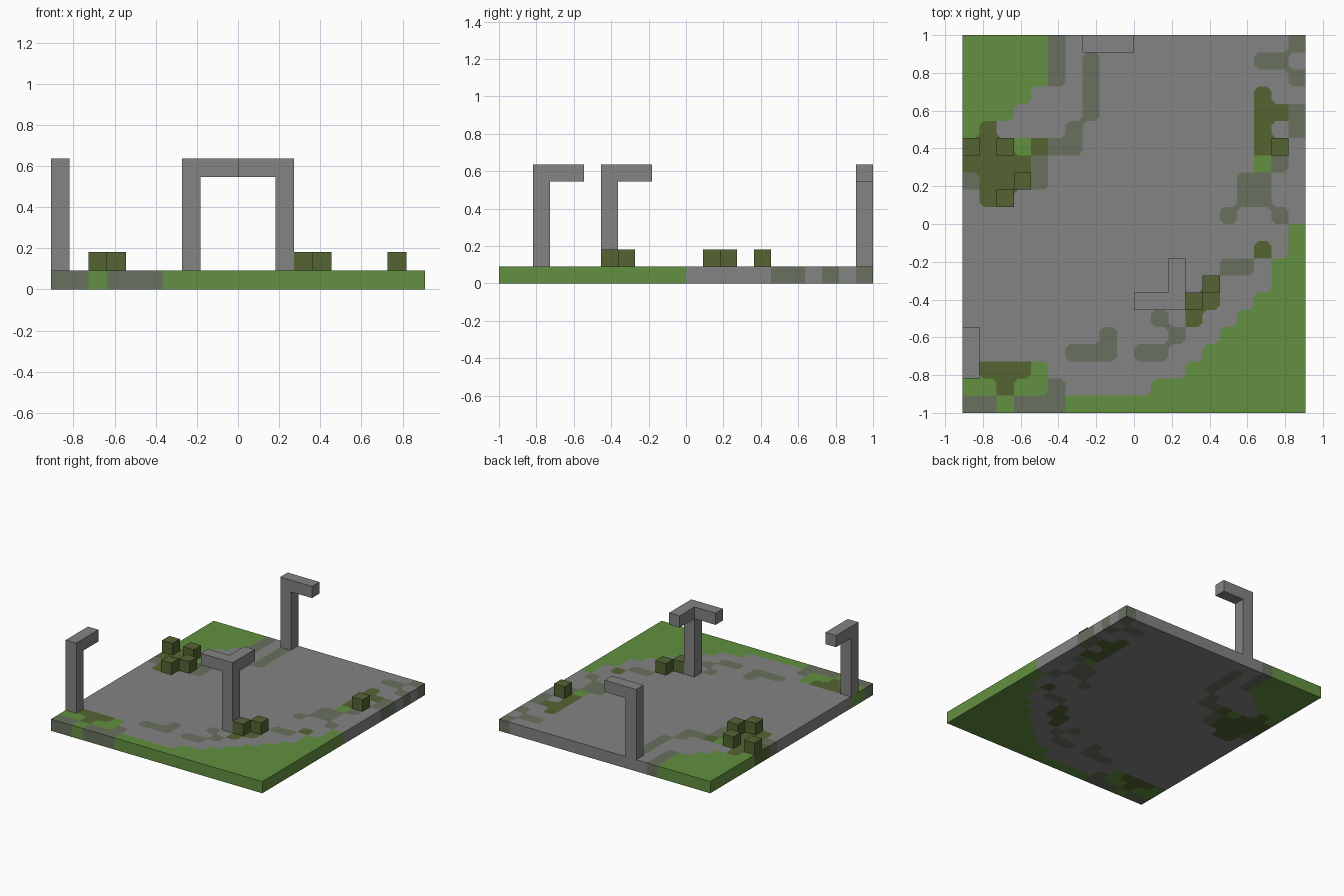
import bpy
import bmesh
import math
from mathutils import Vector

cube = bpy.data.objects.get("Cube")
if cube:
    bpy.data.objects.remove(cube, do_unlink=True)

U = 1 / 11          # edge of one block
COLS, ROWS = 20, 22
CUT = 0.25          # clipped corner of a ground patch, in blocks


def material(name, rgb):
    linear = [((v / 255 + 0.055) / 1.055) ** 2.4 for v in rgb] + [1]
    mat = bpy.data.materials.new(name)
    mat.use_nodes = True
    mat.diffuse_color = linear
    bsdf = mat.node_tree.nodes["Principled BSDF"]
    bsdf.inputs["Base Color"].default_value = linear
    bsdf.inputs["Roughness"].default_value = 0.9
    return mat


MATERIALS = [material("stone grey", (131, 131, 131)),
             material("grass green", (98, 144, 64)),
             material("mossy stone", (104, 113, 94)),
             material("leaf green", (84, 100, 50))]
STONE, GRASS, MOSS, LEAF = range(4)

# Ground plan: stone everywhere, rows counted from the back
plan = [[STONE] * COLS for row in range(ROWS)]


def paint(colour, c, r, width=1, depth=1):
    for row in plan[r:r + depth]:
        row[c:c + width] = [colour] * width


# Stepped grass in two opposite corners
for r, width in enumerate([5, 5, 5, 4, 3, 1]):
    paint(GRASS, 0, r, width)
for r, width in enumerate([1, 1, 2, 2, 3, 4, 5, 6, 7, 9, 14], start=11):
    paint(GRASS, COLS - width, r, width)

# Grass by the front right post and two loose tufts
for patch in [(0, 19, 5, 2), (2, 21), (3, 6), (17, 7)]:
    paint(GRASS, *patch)

# Moss along the back right, left and front edges of the paving
for patch in [(5, 0, 1, 3), (7, 1, 1, 4), (6, 5), (5, 6, 2), (4, 7, 1, 2), (0, 8)]:
    paint(MOSS, *patch)
for patch in [(19, 0), (17, 1, 2), (19, 2), (19, 4, 1, 2), (18, 7),
              (16, 8, 2, 2), (15, 10), (18, 10)]:
    paint(MOSS, *patch)
for patch in [(15, 13, 2), (11, 16), (12, 17), (10, 18, 2), (8, 17),
              (6, 18, 3), (5, 20), (0, 21, 2), (3, 21, 3)]:
    paint(MOSS, *patch)

# Leafy ground under and around the bushes
for patch in [(1, 5), (0, 6, 3, 2), (4, 6), (3, 7, 1, 2), (1, 8, 2, 2)]:
    paint(LEAF, *patch)
for patch in [(17, 3, 1, 4), (18, 4), (18, 6), (17, 12)]:
    paint(LEAF, *patch)
for patch in [(14, 14), (13, 15, 2), (13, 16), (1, 19, 3), (2, 20)]:
    paint(LEAF, *patch)


def point(c, r, h):
    """Grid column, row (from the back) and height to a position."""
    return Vector(((c - COLS / 2) * U, (ROWS / 2 - r) * U, h * U))


def finish(bm, name, mats):
    bmesh.ops.remove_doubles(bm, verts=bm.verts, dist=U * 0.01)
    bmesh.ops.dissolve_limit(bm, angle_limit=math.radians(1), verts=bm.verts,
                             edges=bm.edges, delimit={"MATERIAL"})
    bmesh.ops.recalc_face_normals(bm, faces=bm.faces)
    mesh = bpy.data.meshes.new(name)
    bm.to_mesh(mesh)
    bm.free()
    for mat in mats:
        mesh.materials.append(mat)
    obj = bpy.data.objects.new(name, mesh)
    bpy.context.collection.objects.link(obj)


def add_face(bm, coords, slot=0):
    face = bm.faces.new([bm.verts.new(co) for co in coords])
    face.material_index = slot


def blocks(name, cells, mat):
    """Solid made of unit blocks (column, row, level), outer faces only."""
    bm = bmesh.new()
    for cell in cells:
        for axis in range(3):
            for side in (0, 1):
                near = list(cell)
                near[axis] += 2 * side - 1
                if tuple(near) in cells:
                    continue
                corners = []
                for a, b in ((0, 0), (1, 0), (1, 1), (0, 1)):
                    p = list(cell)
                    p[axis] += side
                    p[(axis + 1) % 3] += a
                    p[(axis + 2) % 3] += b
                    corners.append(point(*p))
                add_face(bm, corners)
    finish(bm, name, [mat])


def corner_colour(c, r, dc, dr):
    """Colour of the clipped corner of a cell; its own colour if not clipped."""
    own = plan[r][c]
    if not (0 <= c + dc < COLS and 0 <= r + dr < ROWS):
        return own
    a, b, diagonal = plan[r][c + dc], plan[r + dr][c], plan[r + dr][c + dc]
    if a == b != own and (diagonal == a or own == diagonal == STONE):
        return a
    return own


# Ground slab with coloured patches
bm = bmesh.new()
for r in range(ROWS):
    for c in range(COLS):
        own = plan[r][c]
        for h in (0, 1):
            outline = []
            for dc, dr in ((-1, -1), (1, -1), (1, 1), (-1, 1)):
                x, y = c + (dc + 1) / 2, r + (dr + 1) / 2
                tip = point(x, y, h)
                colour = corner_colour(c, r, dc, dr)
                if colour == own:
                    outline.append(tip)
                    continue
                pair = [point(x - dc * CUT, y, h), point(x, y - dr * CUT, h)]
                if dc == dr:
                    pair.reverse()
                outline += pair
                add_face(bm, [pair[0], tip, pair[1]], colour)
            add_face(bm, outline, own)
        # Rim
        for on_rim, a, b in ((r == 0, (c, r), (c + 1, r)),
                             (r == ROWS - 1, (c, r + 1), (c + 1, r + 1)),
                             (c == 0, (c, r), (c, r + 1)),
                             (c == COLS - 1, (c + 1, r), (c + 1, r + 1))):
            if on_rim:
                add_face(bm, [point(*a, 0), point(*b, 0), point(*b, 1),
                              point(*a, 1)], own)
finish(bm, "ground", MATERIALS)


# Posts with overhanging arms
def post(name, c, r, arms):
    cells = {(c, r, h) for h in range(1, 7)}
    for dc, dr in arms:
        cells |= {(c + dc * i, r + dr * i, 6) for i in (1, 2)}
    blocks(name, cells, MATERIALS[STONE])


post("back_post", 7, 0, [(1, 0)])
post("front_right_post", 0, 19, [(0, -1)])
post("centre_post", 12, 15, [(-1, 0), (0, -1)])

# Bushes
for i, (c, r) in enumerate([(0, 6), (2, 6), (3, 8), (2, 9), (18, 6),
                            (13, 15), (14, 14)], start=1):
    blocks(f"bush_{i}", {(c, r, 1)}, MATERIALS[LEAF])
